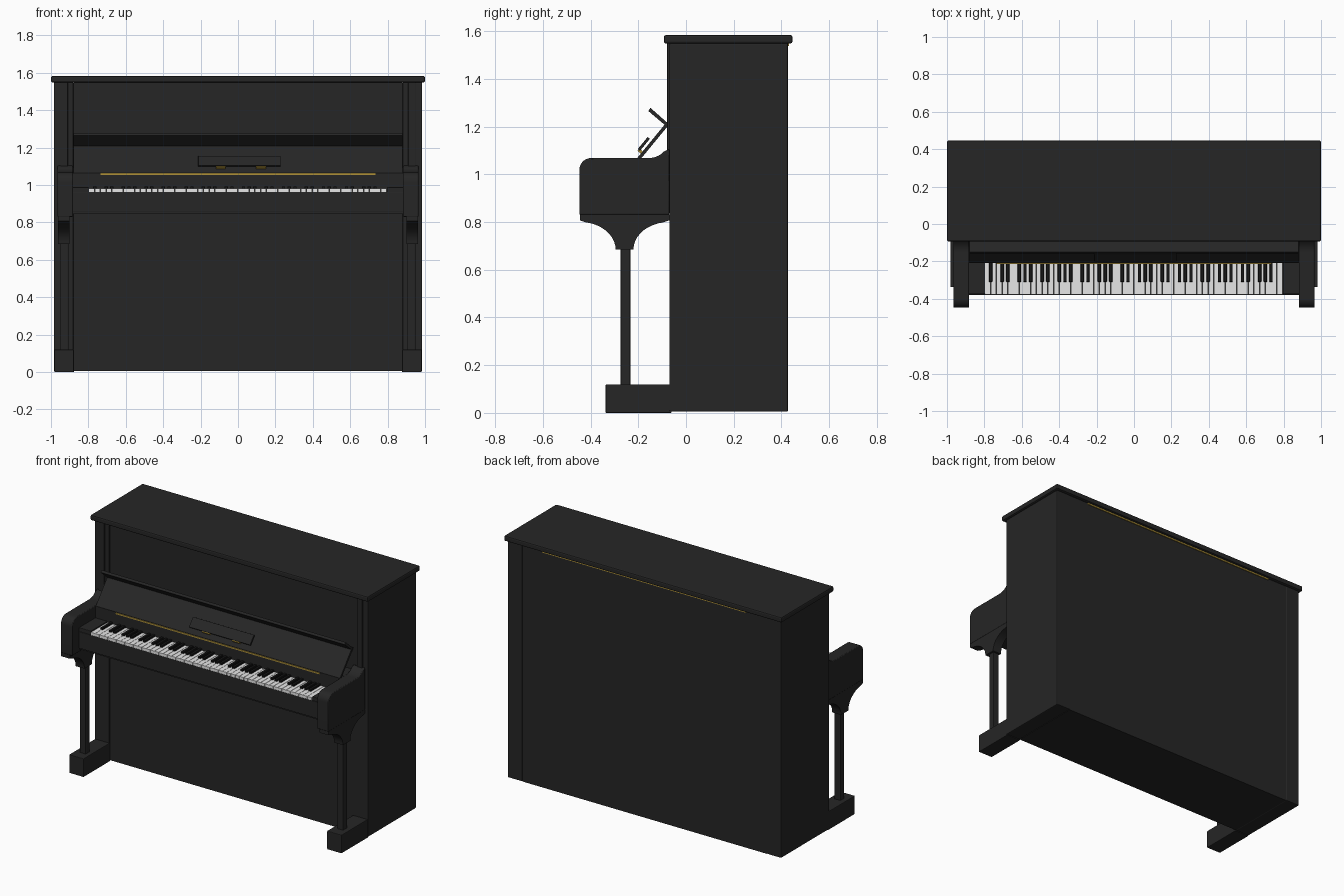
import bpy, bmesh, math
from mathutils import Vector

if "Cube" in bpy.data.objects:
    bpy.data.objects.remove(bpy.data.objects["Cube"])


def mat(name, col):
    m = bpy.data.materials.new(name)
    m.diffuse_color = (*col, 1)
    m.use_nodes = True
    m.node_tree.nodes["Principled BSDF"].inputs["Base Color"].default_value = m.diffuse_color
    return m


BLACK = mat("black_lacquer", (0.019, 0.019, 0.019))
EBONY = mat("ebony_key", (0.008, 0.008, 0.008))
IVORY = mat("ivory_key", (0.8, 0.8, 0.8))
BRASS = mat("brass", (0.42, 0.28, 0.04))


def finish(name, bm, m, bevel=0.0, segs=2):
    bmesh.ops.recalc_face_normals(bm, faces=bm.faces[:])
    me = bpy.data.meshes.new(name)
    bm.to_mesh(me)
    bm.free()
    me.materials.append(m)
    ob = bpy.data.objects.new(name, me)
    bpy.context.collection.objects.link(ob)
    if bevel:
        b = ob.modifiers.new("soft_edges", 'BEVEL')
        b.width, b.segments, b.limit_method = bevel, segs, 'ANGLE'
        b.angle_limit = math.radians(40)
    return ob


def add_box(bm, x0, x1, y0, y1, z0, z1):
    v = bmesh.ops.create_cube(bm, size=1)['verts']
    for p in v:
        p.co = Vector((x1 if p.co.x > 0 else x0, y1 if p.co.y > 0 else y0,
                       z1 if p.co.z > 0 else z0))


def box(name, x0, x1, y0, y1, z0, z1, m=BLACK, bevel=0.0):
    bm = bmesh.new()
    add_box(bm, x0, x1, y0, y1, z0, z1)
    return finish(name, bm, m, bevel)


def extrude(name, pts, x0, x1, m=BLACK, bevel=0.0, smooth=False):
    """Side profile of (y, z) points pulled along x."""
    bm = bmesh.new()
    f = bm.faces.new([bm.verts.new((x0, y, z)) for y, z in pts])
    r = bmesh.ops.extrude_face_region(bm, geom=[f])
    bmesh.ops.translate(bm, vec=(x1 - x0, 0, 0),
                        verts=[g for g in r['geom'] if isinstance(g, bmesh.types.BMVert)])
    ob = finish(name, bm, m, bevel)
    if smooth:
        bpy.context.view_layer.objects.active = ob
        ob.select_set(True)
        bpy.ops.object.shade_smooth_by_angle(angle=math.radians(30))
        ob.select_set(False)
    return ob


def arc(cy, cz, ry, rz, a0, a1, n=8):
    return [(cy + ry * math.cos(math.radians(a0 + (a1 - a0) * i / n)),
             cz + rz * math.sin(math.radians(a0 + (a1 - a0) * i / n))) for i in range(n + 1)]


# Cabinet and lid
box("cabinet", -0.88, 0.88, -0.06, 0.425, 0.005, 1.55)
box("lid", -1.0, 1.0, -0.093, 0.446, 1.548, 1.583, bevel=0.008)
box("lid_hinge", -0.735, 0.735, 0.42, 0.431, 1.538, 1.548, BRASS)

# Side profiles of the arm and the bracket below it
arm = ([(-0.07, 0.83), (-0.447, 0.83)] + arc(-0.397, 1.018, 0.05, 0.05, 180, 90)
       + arc(-0.155, 1.152, 0.085, 0.084, 270, 325))
arm[-1] = (-0.07, 1.105)
bracket = ([(-0.07, 0.832), (-0.445, 0.832), (-0.445, 0.807)]
           + arc(-0.445, 0.685, 0.15, 0.115, 80, 8)
           + [(-0.295, 0.685), (-0.22, 0.685)]
           + arc(-0.07, 0.685, 0.15, 0.115, 172, 100)
           + [(-0.07, 0.807)])

# Mirrored side parts
for side, s in (("left", -1), ("right", 1)):
    def span(a, b):
        return min(s * a, s * b), max(s * a, s * b)
    box(side + "_side_wall", *span(0.88, 0.985), -0.07, 0.428, 0.005, 1.55, bevel=0.006)
    box(side + "_pilaster", *span(0.91, 0.95), -0.079, -0.06, 1.08, 1.55, bevel=0.003)
    extrude(side + "_arm", arm, *span(0.882, 0.965), bevel=0.005, smooth=True)
    extrude(side + "_bracket", bracket, *span(0.9, 0.963), smooth=True)
    box(side + "_front_leg", *span(0.905, 0.95), -0.275, -0.232, 0.11, 0.69, bevel=0.006)
    box(side + "_foot", *span(0.877, 0.982), -0.337, -0.06, 0.0, 0.12, bevel=0.004)
    box(side + "_key_block", *span(0.797, 0.885), -0.375, -0.2, 0.95, 0.988, bevel=0.003)

# Key bed, front rail and the panel behind the keys
box("key_bed", -0.885, 0.885, -0.37, -0.05, 0.845, 0.958)
box("key_slip", -0.885, 0.885, -0.379, -0.365, 0.855, 0.963, bevel=0.003)
box("key_back_panel", -0.885, 0.885, -0.208, -0.05, 0.95, 1.065)
box("brass_strip", -0.735, 0.735, -0.213, -0.206, 1.054, 1.063, BRASS)

# Open fallboard: sloping board with a folded lip
base = Vector((-0.207, 1.065))
along = Vector((0.125, 0.152)).normalized()
out = Vector((-along.y, along.x))


def on_board(s0, s1, d0, d1):
    return [tuple(base + along * a + out * d)
            for a, d in ((s0, d0), (s1, d0), (s1, d1), (s0, d1))]


extrude("fallboard", on_board(0.0, 0.2, -0.014, 0.0), -0.88, 0.88)
extrude("fallboard_lip", [(-0.076, 1.214), (-0.086, 1.204), (-0.158, 1.265), (-0.149, 1.278)],
        -0.88, 0.88)

# Small music ledge on the fallboard
extrude("music_ledge", on_board(0.034, 0.1, 0.01, 0.022), -0.213, 0.228, bevel=0.002)
for i, x in enumerate((-0.092, 0.123)):
    extrude(f"ledge_hinge_{i}", on_board(0.028, 0.04, -0.002, 0.018), x - 0.026, x + 0.026, BRASS)

# Keyboard: 52 white keys, black keys by octave pattern starting on A
X0, W = -0.797, 1.591 / 52
white, black = bmesh.new(), bmesh.new()
for i in range(52):
    x = X0 + i * W
    add_box(white, x + 0.001, x + W - 0.001, -0.377, -0.2, 0.955, 0.981)
    if i < 51 and i % 7 in (0, 2, 3, 5, 6):
        add_box(black, x + W - 0.009, x + W + 0.009, -0.31, -0.2, 0.97, 0.993)
# A-B, C-D, D-E, F-G and G-A pairs carry a black key
finish("white_keys", white, IVORY)
finish("black_keys", black, EBONY, 0.002, 1)
